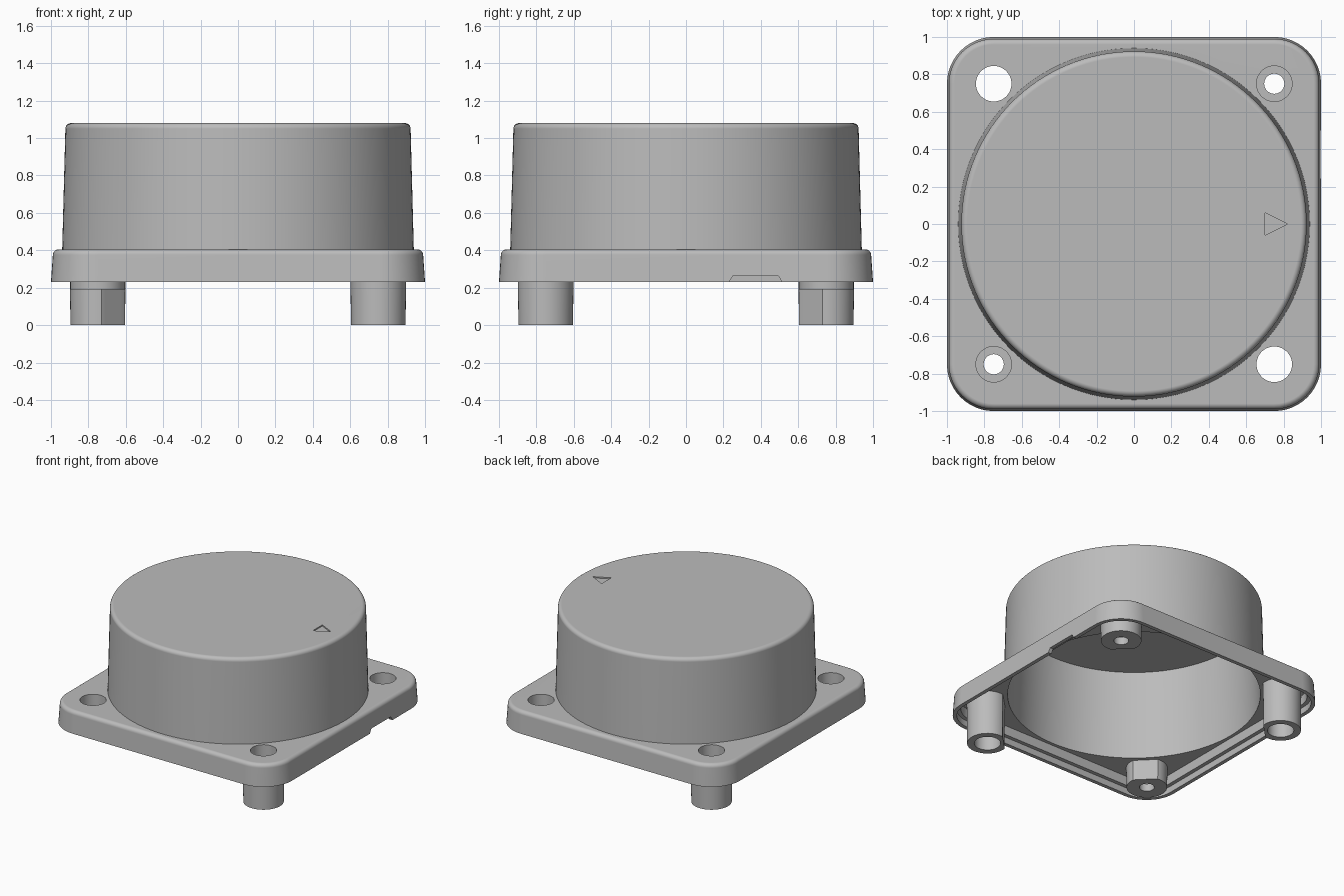
import bpy, bmesh, math

old = bpy.data.objects.get("Cube")
if old:
    bpy.data.objects.remove(old, do_unlink=True)

grey = bpy.data.materials.new("mid grey plastic")
grey.use_nodes = True
grey.diffuse_color = (0.5, 0.5, 0.5, 1)
grey.node_tree.nodes["Principled BSDF"].inputs["Base Color"].default_value = (0.5, 0.5, 0.5, 1)


def loft(name, rings):
    """Closed solid skinned through rings of (list of xy, z), bottom to top."""
    bm = bmesh.new()
    loops = [[bm.verts.new((x, y, z)) for x, y in pts] for pts, z in rings]
    for a, b in zip(loops, loops[1:]):
        for i in range(len(a)):
            j = (i + 1) % len(a)
            bm.faces.new((a[i], a[j], b[j], b[i]))
    bm.faces.new(loops[0][::-1])
    bm.faces.new(loops[-1])
    mesh = bpy.data.meshes.new(name)
    bm.to_mesh(mesh)
    bm.free()
    mesh.materials.append(grey)
    obj = bpy.data.objects.new(name, mesh)
    bpy.context.collection.objects.link(obj)
    return obj


def circle(r, cx=0, cy=0, n=128):
    return [(cx + r * math.cos(math.tau * i / n), cy + r * math.sin(math.tau * i / n))
            for i in range(n)]


def rounded_square(half, r, n=12):
    pts = []
    for k in range(4):
        mid = math.pi * (k / 2 + 0.25)
        cx = math.copysign(half - r, math.cos(mid))
        cy = math.copysign(half - r, math.sin(mid))
        for i in range(n + 1):
            a = math.pi / 2 * (k + i / n)
            pts.append((cx + r * math.cos(a), cy + r * math.sin(a)))
    return pts


def d_shape(r, flat, cx, cy, n=48):
    """Circle cut flat on the side that faces the centre."""
    nx, ny = -math.copysign(0.5 ** 0.5, cx), -math.copysign(0.5 ** 0.5, cy)
    pts = []
    for x, y in circle(r, n=n):
        over = max(0, x * nx + y * ny - flat)
        pts.append((cx + x - over * nx, cy + y - over * ny))
    return pts


def fillet(shape, size, r, top, steps=6):
    """Rings that round a shape over at its top edge."""
    angles = [math.pi / 2 * i / steps for i in range(steps + 1)]
    return [(shape(size - r + r * math.cos(a)), top - r + r * math.sin(a)) for a in angles]


def combine(body, tool, operation):
    mod = body.modifiers.new(tool.name, 'BOOLEAN')
    mod.operation = operation
    mod.solver = 'EXACT'
    mod.object = tool
    bpy.ops.object.select_all(action='DESELECT')
    body.select_set(True)
    bpy.context.view_layer.objects.active = body
    bpy.ops.object.modifier_apply(modifier=mod.name)
    bpy.data.objects.remove(tool, do_unlink=True)


# Square flange with the round cup standing on it
def flange_outline(half):
    return rounded_square(half, half - 0.75)


housing = loft("housing", [(flange_outline(1.0), 0.23)] + fillet(flange_outline, 0.99, 0.03, 0.405))
cup = loft("cup", [(circle(0.941), 0.37), (circle(0.94), 0.405)] + fillet(circle, 0.923, 0.03, 1.08))
combine(housing, cup, 'UNION')

# Stepped recess under the flange and the cup's cavity
recess = loft("recess", [(flange_outline(0.97), 0.1), (flange_outline(0.97), 0.28),
                         (flange_outline(0.94), 0.28), (flange_outline(0.935), 0.35)])
combine(housing, recess, 'DIFFERENCE')
cavity = loft("cavity", [(circle(0.912), 0.3), (circle(0.89), 1.05)])
combine(housing, cavity, 'DIFFERENCE')

# Corner posts: long ones on one diagonal, short screw bosses on the other
P = 0.75
for sx, sy in ((1, -1), (-1, 1), (1, 1), (-1, -1)):
    x, y = sx * P, sy * P
    long_post = sx != sy
    base = 0 if long_post else 0.19
    post = loft("post", [(d_shape(0.146, 0.118, x, y), base), (d_shape(0.15, 0.12, x, y), 0.38)])
    combine(housing, post, 'UNION')
    bore_floor = -0.1 if long_post else 0.25
    bore = loft("bore", [(circle(0.095, x, y, 48), bore_floor), (circle(0.095, x, y, 48), 0.6)])
    combine(housing, bore, 'DIFFERENCE')
    if not long_post:
        hole = loft("screw_hole", [(circle(0.054, x, y, 32), 0.1), (circle(0.054, x, y, 32), 0.3)])
        combine(housing, hole, 'DIFFERENCE')


# Notch in the lip on the left side
def notch_outline(y0, y1):
    return [(0.95, y0), (1.1, y0), (1.1, y1), (0.95, y1)]


notch = loft("notch", [(notch_outline(0.2, 0.54), 0.18), (notch_outline(0.25, 0.495), 0.262)])
combine(housing, notch, 'DIFFERENCE')

# Shallow triangular mark engraved in the top
triangle = [(0.82, 0), (0.7, 0.06), (0.7, -0.06)]
mark = loft("mark", [(triangle, 1.07), (triangle, 1.2)])
combine(housing, mark, 'DIFFERENCE')

# Smooth curves, crisp edges, flat tops
bpy.ops.object.shade_smooth_by_angle(angle=math.radians(30))
weighted = housing.modifiers.new("flat_tops", 'WEIGHTED_NORMAL')
weighted.keep_sharp = True
